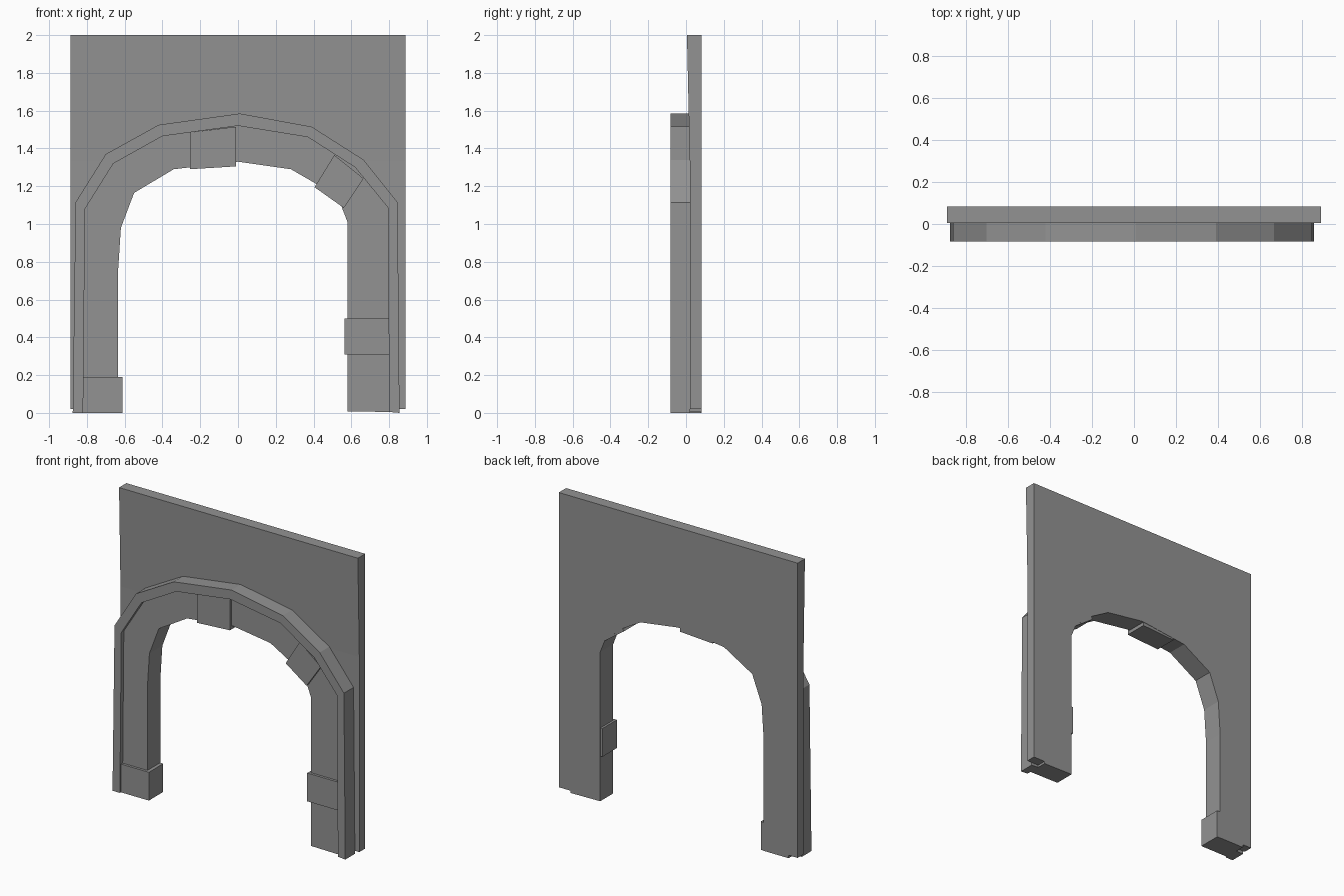
import bpy
import bmesh
from mathutils import Vector
from mathutils.geometry import tessellate_polygon

cube = bpy.data.objects.get("Cube")
if cube:
    bpy.data.objects.remove(cube, do_unlink=True)

stone = bpy.data.materials.new("grey_stone")
stone.use_nodes = True
GREY = (0.29, 0.29, 0.29, 1)
stone.diffuse_color = GREY
stone.node_tree.nodes["Principled BSDF"].inputs["Base Color"].default_value = GREY


def slab(name, outline, front, back):
    """Extrude an x-z outline between two depths; front may depend on height."""
    depth = front if callable(front) else lambda z: front
    bm = bmesh.new()
    near = [bm.verts.new((x, depth(z), z)) for x, z in outline]
    far = [bm.verts.new((x, back, z)) for x, z in outline]
    # Concave caps are filled with triangles that follow the outline
    for tri in tessellate_polygon([[Vector((x, z, 0)) for x, z in outline]]):
        bm.faces.new([near[i] for i in tri])
        bm.faces.new([far[i] for i in reversed(tri)])
    for i in range(len(outline)):
        j = (i + 1) % len(outline)
        bm.faces.new((near[i], near[j], far[j], far[i]))
    bmesh.ops.recalc_face_normals(bm, faces=bm.faces)
    mesh = bpy.data.meshes.new(name)
    bm.to_mesh(mesh)
    bm.free()
    mesh.materials.append(stone)
    obj = bpy.data.objects.new(name, mesh)
    bpy.context.collection.objects.link(obj)


def box(x0, x1, z0, z1):
    return [(x0, z0), (x1, z0), (x1, z1), (x0, z1)]


# Arch curves, running from the foot at -x over the crown to the foot at +x
inner = [(-.635, 0), (-.635, .75), (-.62, .98), (-.55, 1.165), (-.34, 1.29),
         (0, 1.33), (.28, 1.29), (.41, 1.215), (.545, 1.1), (.58, 1.01), (.58, .008)]
middle = [(-.82, 0), (-.81, 1.08), (-.66, 1.32), (-.4, 1.465), (0, 1.52),
          (.37, 1.46), (.62, 1.3), (.795, 1.085), (.8, .005)]
outer = [(-.875, 0), (-.86, 1.115), (-.7, 1.37), (-.42, 1.525), (.01, 1.585),
         (.39, 1.515), (.665, 1.34), (.845, 1.115), (.855, 0)]

BACK = .0825
WALL_FRONT = .02
HALF = .8875

# Backing wall, its face leaning forward slightly towards the top
wall = inner + [(.8, .005), (.8, .02), (HALF, .02), (HALF, 1.33), (HALF, 2),
                (-HALF, 2), (-HALF, 1.33), (-HALF, .02), (-.82, .02), (-.82, 0)]
slab("wall", wall, lambda z: .005 if z > 1.9 else WALL_FRONT, BACK)

# Recessed arch band and the raised moulding around it
slab("arch_band", inner + middle[::-1], -.055, WALL_FRONT)
slab("arch_moulding", middle + outer[::-1], -.0825, WALL_FRONT)

# Individual stones standing a little proud of the band
stones = {
    "foot_stone": box(-.82, -.612, 0, .19),
    "side_stone": box(.565, .8, .31, .5),
    "crown_stone": [(-.255, 1.29), (-.01, 1.305), (-.01, 1.515), (-.255, 1.485)],
    "shoulder_stone": [(.405, 1.195), (.56, 1.085), (.665, 1.24), (.51, 1.365)],
}
for name, outline in stones.items():
    slab(name, outline, -.072, BACK - .002)
